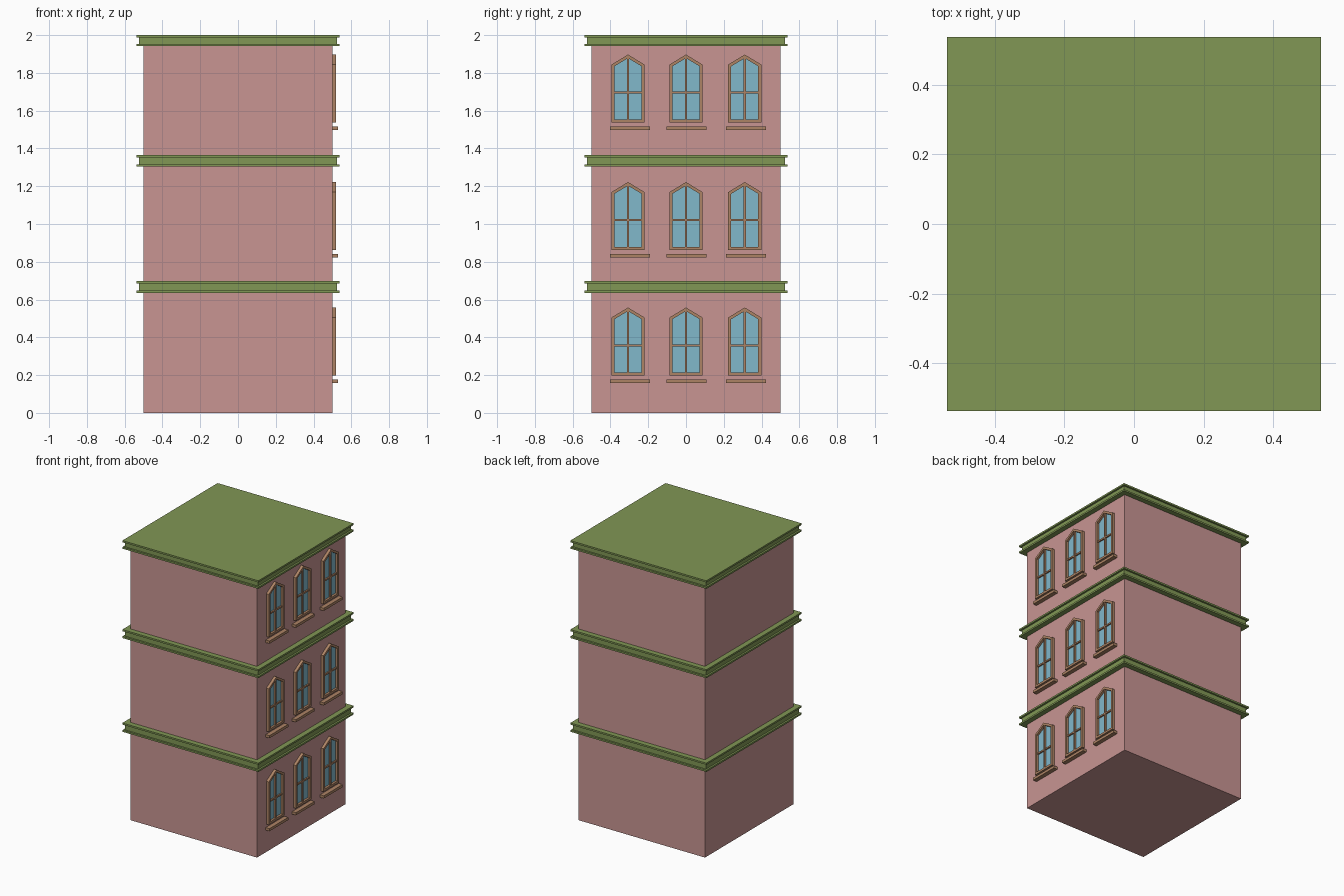
import bpy, bmesh

if "Cube" in bpy.data.objects:
    bpy.data.objects.remove(bpy.data.objects["Cube"])


def material(name, color):
    m = bpy.data.materials.new(name)
    m.diffuse_color = (*color, 1)
    m.use_nodes = True
    m.node_tree.nodes["Principled BSDF"].inputs["Base Color"].default_value = m.diffuse_color
    return m


PINK = material("wall_pink", (0.58, 0.30, 0.29))
GREEN = material("ledge_green", (0.22, 0.31, 0.09))
BROWN = material("frame_brown", (0.42, 0.23, 0.13))
BLUE = material("glass_blue", (0.22, 0.48, 0.60))


def finish(name, bm, mat, recalc=True):
    if recalc:
        bmesh.ops.recalc_face_normals(bm, faces=bm.faces)
    me = bpy.data.meshes.new(name)
    bm.to_mesh(me)
    bm.free()
    me.materials.append(mat)
    ob = bpy.data.objects.new(name, me)
    bpy.context.collection.objects.link(ob)
    return ob


def box(name, lo, hi, mat):
    bm = bmesh.new()
    bmesh.ops.create_cube(bm, size=1)
    for v in bm.verts:
        v.co = [(a + b) / 2 + c * (b - a) for a, b, c in zip(lo, hi, v.co)]
    return finish(name, bm, mat)


def bridge(bm, a, b):
    n = len(a)
    for i in range(n):
        j = (i + 1) % n
        bm.faces.new((a[i], a[j], b[j], b[i]))


def ledge(name, z0, z1, capped):
    # square moulding: two thin lips around a recessed middle strip
    lip, mid, t = 0.537, 0.524, 0.012
    profile = [(0.5, z0), (lip, z0), (lip, z0 + t), (mid, z0 + t),
               (mid, z1 - t), (lip, z1 - t), (lip, z1)]
    if not capped:
        profile.append((0.5, z1))
    bm = bmesh.new()
    loops = [[bm.verts.new((sx * r, sy * r, z))
              for sx, sy in ((-1, -1), (1, -1), (1, 1), (-1, 1))]
             for r, z in profile]
    for a, b in zip(loops, loops[1:]):
        bridge(bm, a, b)
    if capped:
        bm.faces.new(loops[-1])
    else:
        bridge(bm, loops[-1], loops[0])
    return finish(name, bm, GREEN)


def outline(y, z, half, bottom, eave, apex):
    return [(y - half, z + bottom), (y + half, z + bottom),
            (y + half, z + eave), (y, z + apex), (y - half, z + eave)]


def window(tag, y, z):
    outer = outline(y, z, 0.0875, 0, 0.307, 0.36)
    inner = outline(y, z, 0.0715, 0.016, 0.298, 0.341)
    # pointed frame
    bm = bmesh.new()
    loops = [[bm.verts.new((x, *p)) for p in pts]
             for x, pts in ((0.5, outer), (0.52, outer), (0.52, inner), (0.5, inner))]
    for i in range(4):
        bridge(bm, loops[i], loops[(i + 1) % 4])
    finish("window_frame_" + tag, bm, BROWN)
    # glass pane
    bm = bmesh.new()
    bm.faces.new([bm.verts.new((0.504, *p)) for p in inner])
    finish("window_glass_" + tag, bm, BLUE, recalc=False)
    # glazing bars
    box("vertical_bar_" + tag, (0.5, y - 0.006, z + 0.012),
        (0.515, y + 0.006, z + 0.342), BROWN)
    box("cross_bar_" + tag, (0.5, y - 0.075, z + 0.153),
        (0.514, y + 0.075, z + 0.164), BROWN)


# walls
box("walls", (-0.5, -0.5, 0), (0.5, 0.5, 1.97), PINK)

# floor ledges and roof
ledge("lower_ledge", 0.635, 0.698, False)
ledge("middle_ledge", 1.304, 1.365, False)
ledge("roof_ledge", 1.942, 2.0, True)

# windows and sills on the right side
for r, z in enumerate((0.198, 0.862, 1.537)):
    for c, (y, sill_y) in enumerate(((-0.307, -0.296), (0.0, 0.002), (0.311, 0.317))):
        tag = f"{r}_{c}"
        window(tag, y, z)
        box("window_sill_" + tag, (0.5, sill_y - 0.106, z - 0.04),
            (0.53, sill_y + 0.106, z - 0.021), BROWN)
